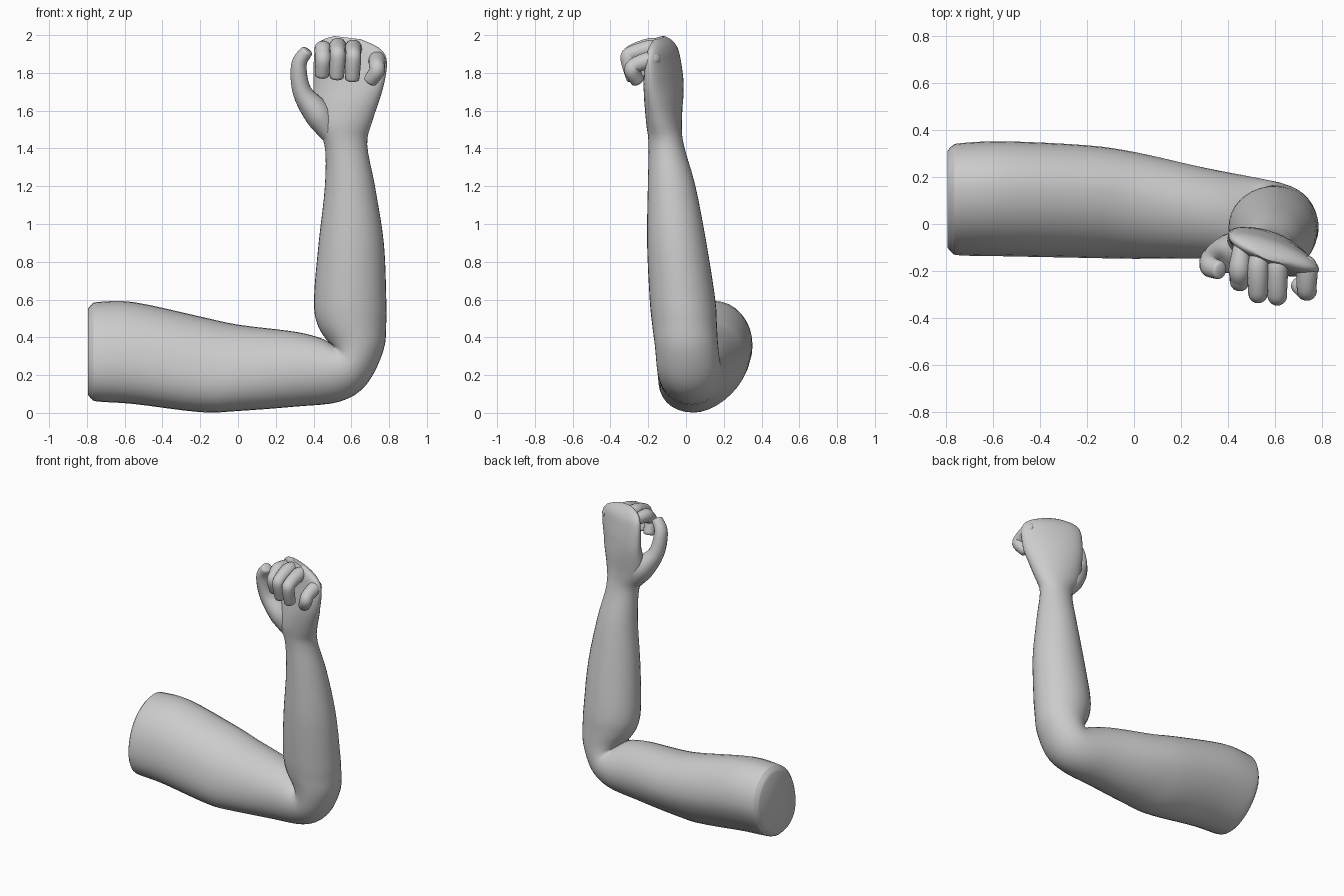
import bpy, bmesh, math
from mathutils import Vector

if "Cube" in bpy.data.objects:
    bpy.data.objects.remove(bpy.data.objects["Cube"])


def smooth_values(rows, steps):
    # Catmull-Rom interpolation of section rows
    out = []
    n = len(rows)
    for i in range(n - 1):
        p = [Vector(rows[min(max(k, 0), n - 1)]) for k in (i - 1, i, i + 1, i + 2)]
        for s in range(steps):
            t = s / steps
            out.append(0.5 * (2 * p[1] + (p[2] - p[0]) * t
                              + (2 * p[0] - 5 * p[1] + 4 * p[2] - p[3]) * t * t
                              + (3 * p[1] - p[0] - 3 * p[2] + p[3]) * t ** 3))
    return out + [Vector(rows[-1])]


def loft(name, rings, angle=50):
    bm = bmesh.new()
    vs = [[bm.verts.new(p) for p in r] for r in rings]
    n = len(vs[0])
    for a, b in zip(vs, vs[1:]):
        for i in range(n):
            j = (i + 1) % n
            bm.faces.new((a[i], a[j], b[j], b[i]))
    bm.faces.new(vs[0])
    bm.faces.new(vs[-1])
    bmesh.ops.recalc_face_normals(bm, faces=bm.faces)
    me = bpy.data.meshes.new(name)
    bm.to_mesh(me)
    bm.free()
    ob = bpy.data.objects.new(name, me)
    bpy.context.collection.objects.link(ob)
    bpy.ops.object.select_all(action='DESELECT')
    ob.select_set(True)
    bpy.context.view_layer.objects.active = ob
    bpy.ops.object.shade_smooth_by_angle(angle=math.radians(angle))
    return ob


def ramp(v, a, b):
    return min(max((v - a) / (b - a), 0), 1)


def section(row, n=36):
    # ring from inner point (x, z), outer point (x, z), front y, back y
    ix, iz, ox, oz, y0, y1 = row
    up = 1 - ramp(ix, -.1, .42) if iz < .7 else 0       # upper arm: leaner back, fuller front
    b = (y1 - y0) / 2
    h = min(.05 * up + .07 * ramp(iz, 1.45, 1.75), .75 * b)   # slant of arm and fist
    b = math.sqrt(b * b - h * h)
    ring = []
    for k in range(n):
        a = 2 * math.pi * k / n
        c, s = math.cos(a), math.sin(a)
        e = 1 + up * (.1 if s > 0 else -.08)
        c, s = [math.copysign(abs(v) ** e, v) for v in (c, s)]
        ring.append(((ix + ox) / 2 + (ix - ox) / 2 * c, (y0 + y1) / 2 + b * s + h * c,
                     (iz + oz) / 2 + (iz - oz) / 2 * c))
    return ring


def digit(name, rows, squash=1.0, n=14):
    # tapered tube along rows of (x, y, z, radius) with a blunt tip
    pts = smooth_values(rows, 5)
    rings = []
    for i, p in enumerate(pts):
        t = (pts[min(i + 1, len(pts) - 1)] - pts[max(i - 1, 0)]).to_3d().normalized()
        ref = Vector((1, 0, 0)) if squash == 1.0 else Vector((0, 1, 0))
        u = (ref - t * ref.dot(t)).normalized()
        v = t.cross(u)
        caps = [(0, 1)] if i < len(pts) - 1 else [(0, 1), (.3, .93), (.45, .7)]
        for d, s in caps:
            c = p.to_3d() + t * p[3] * d
            rings.append([c + p[3] * s * (u * math.cos(2 * math.pi * k / n) * squash
                                          + v * math.sin(2 * math.pi * k / n)) for k in range(n)])
    return loft(name, rings)


# upper arm: x, top, bottom, back
upper = [(x, top, x, bottom, -.147 - .02 * x * (x < 0), back) for x, top, bottom, back in (
    (-.74, .587, .06, .346), (-.55, .586, .047, .354), (-.2, .51, .004, .337),
    (.0, .467, .01, .308), (.3, .43, .033, .24))]


# rounded cut end, shrunk from the first section
def shrunk(row, x, f):
    top, bottom, y0, y1 = row[1], row[3], row[4], row[5]
    z, y = (top + bottom) / 2, (y0 + y1) / 2
    return (x, z + (top - z) * f, x, z + (bottom - z) * f, y + (y0 - y) * f, y + (y1 - y) * f)


end = [shrunk(upper[0], -.795, .86), shrunk(upper[0], -.775, .95)]

# elbow sections fanning around the crease
elbow = [(.44, .395, .54, .06, -.152, .203), (.495, .365, .68, .15, -.156, .183),
         (.47, .385, .77, .33, -.165, .17), (.42, .47, .785, .48, -.18, .163)]

# forearm: z, left, right, front, back
forearm = [(l, z, r, z, f, b) for z, l, r, f, b in (
    (.6, .402, .785, -.192, .155), (.9, .427, .772, -.206, .108),
    (1.2, .46, .725, -.202, .05), (1.42, .458, .684, -.198, -.012))]

# palm and knuckles: z, left, right, drop toward the little finger, front, back
palm = [(l, z, r, z - d, f, b) for z, l, r, d, f, b in (
    (1.55, .40, .71, .01, -.212, -.022), (1.74, .40, .768, .02, -.225, -.012),
    (1.91, .405, .788, .05, -.215, -.035), (1.97, .44, .75, .04, -.197, -.067),
    (1.995, .51, .65, .017, -.165, -.11))]

loft("arm", [section(r) for r in smooth_values(end + upper + elbow + forearm + palm, 4)])

# four curled fingers: tip x, knuckle z, reach y
names = ("index_finger", "middle_finger", "ring_finger", "little_finger")
for i, (x, zk, y) in enumerate(((.445, 1.935, -.245), (.523, 1.95, -.295),
                                (.605, 1.94, -.305), (.705, 1.88, -.285))):
    r = .042
    xm = x + (.03 if i == 3 else .005)
    digit(names[i], [(x + .013, -.085 - .025 * i, zk - .01, r * .8), (xm, -.185, zk - .01, r * 1.1),
                     (xm, y + .015, zk - .04, r), (xm, y, zk - .07, r),
                     (x, y + .025, 1.795 - .01 * i, r * .92)])

# thumb arching up beside the fist
digit("thumb", [(.49, -.11, 1.47, .05), (.425, -.12, 1.58, .075), (.34, -.15, 1.7, .052),
                (.322, -.178, 1.84, .042), (.36, -.195, 1.91, .035)], squash=1.15)
